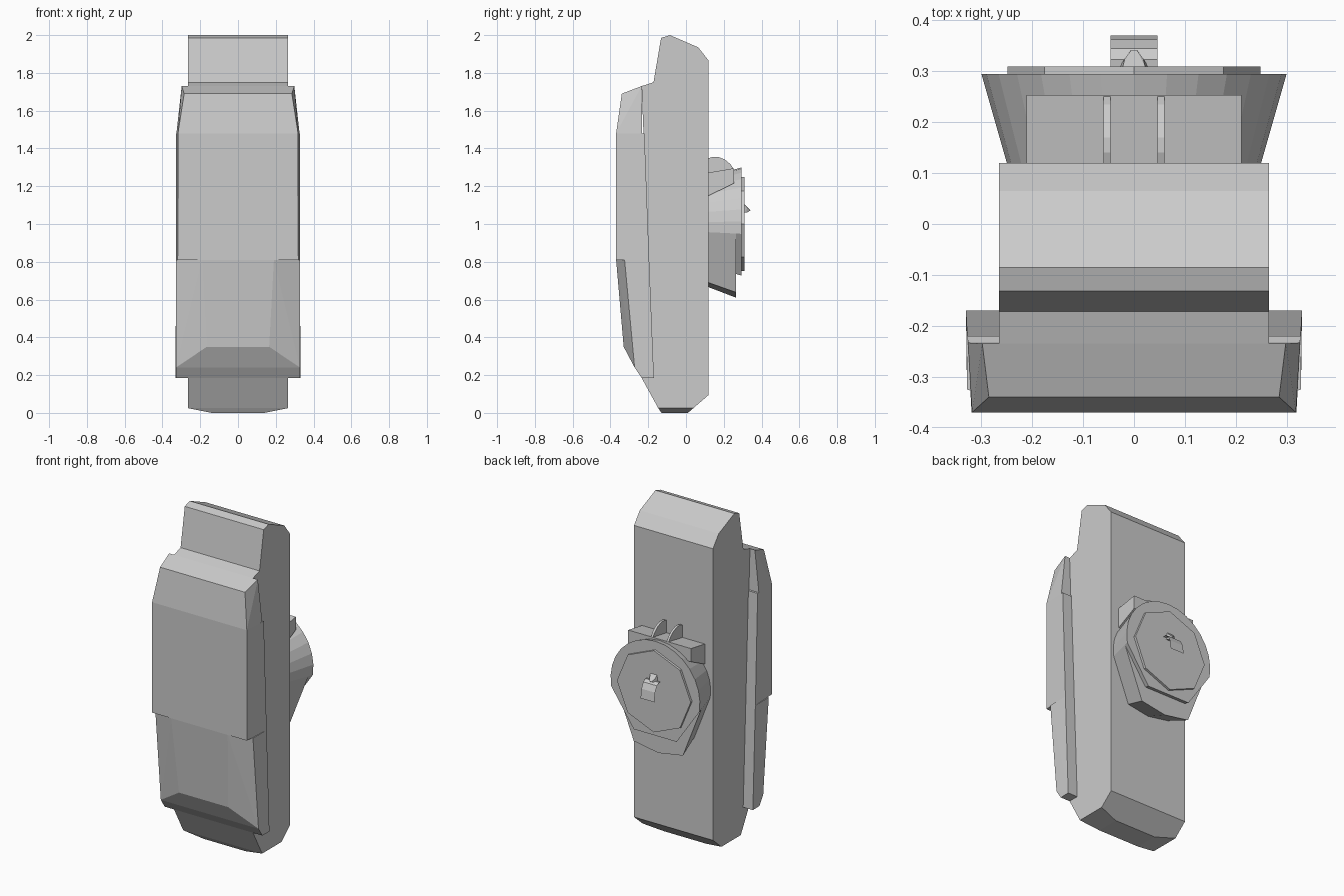
import bpy, bmesh, math
from mathutils import Vector

if "Cube" in bpy.data.objects:
    bpy.data.objects.remove(bpy.data.objects["Cube"])


def finish(bm, name):
    bmesh.ops.recalc_face_normals(bm, faces=bm.faces)
    mesh = bpy.data.meshes.new(name)
    bm.to_mesh(mesh)
    bm.free()
    obj = bpy.data.objects.new(name, mesh)
    bpy.context.collection.objects.link(obj)
    return obj


def loft(rings):
    """Closed solid through matching rings of points."""
    bm = bmesh.new()
    loops = [[bm.verts.new(p) for p in ring] for ring in rings]
    n = len(loops[0])
    for a, b in zip(loops, loops[1:]):
        for i in range(n):
            j = (i + 1) % n
            bm.faces.new((a[i], a[j], b[j], b[i]))
    bm.faces.new(loops[0])
    bm.faces.new(loops[-1])
    return bm


def prism(profile, x0, x1):
    """Side profile (y, z) extruded along x."""
    return loft([[(x, y, z) for y, z in profile] for x in (x0, x1)])


def mirrored_hull(name, half_points):
    """Convex solid from points mirrored across x = 0."""
    bm = bmesh.new()
    for x, y, z in half_points:
        bm.verts.new((x, y, z))
        bm.verts.new((-x, y, z))
    result = bmesh.ops.convex_hull(bm, input=bm.verts)
    bmesh.ops.delete(bm, geom=[v for v in bm.verts if not v.link_faces], context='VERTS')
    bmesh.ops.dissolve_limit(bm, angle_limit=0.01, verts=bm.verts, edges=bm.edges)
    return finish(bm, name)


# Main body: side profile with the lower corners cut at a shallow angle
body = prism([(-.13, 0), (.01, 0), (.12, .095), (.12, 1.865), (.065, 1.935),
              (-.085, 2), (-.132, 1.985), (-.172, 1.75), (-.235, 1.73),
              (-.225, 1.48), (-.20, .81), (-.235, .185), (-.147, .025)], -.265, .265)
for side in (-1, 1):
    bmesh.ops.bisect_plane(body, geom=body.verts[:] + body.edges[:] + body.faces[:],
                           plane_co=(side * .14, 0, 0), plane_no=(side * .025, 0, -.125),
                           clear_outer=True)
    bmesh.ops.holes_fill(body, edges=[e for e in body.edges if e.is_boundary])
finish(body, "main_body")

# Front cover: tapered top, straight middle and chamfered lower part
mirrored_hull("cover_top", [(.285, -.34, 1.69), (.298, -.235, 1.73),
                            (.318, -.37, 1.48), (.326, -.233, 1.48)])
mirrored_hull("cover_middle", [(.318, -.37, 1.48), (.327, -.22, 1.48),
                               (.319, -.37, .81), (.329, -.195, .81)])
mirrored_hull("cover_lower", [(.19, -.37, .81), (.328, -.325, .81), (.329, -.195, .81),
                              (.165, -.33, .35), (.328, -.272, .24),
                              (.328, -.235, .185), (.33, -.17, .185)])


# Back mount: flared round shape with a tapering lower end
def mount_ring(y, tail):
    s = .25 + (y - .12) / .175 * .05
    ring = []
    for i in range(17):
        a = math.radians(-10 + 200 * i / 16)
        ring.append((s * math.cos(a), y, 1 + s * math.sin(a)))
    k = s / .2914
    return ring + [(x * k, y, 1 + (z - 1) * k) for x, z in tail]


long_tail = [(-.165, .638), (0, .61), (.165, .638)]
short_tail = [(-.14, .735), (0, .735), (.14, .735)]
finish(loft([mount_ring(.12, long_tail), mount_ring(.265, long_tail)]), "mount_base")
finish(loft([mount_ring(.265, short_tail), mount_ring(.295, short_tail)]), "mount_rim")

# Octagonal end plate
octagon = [(.248 * math.cos(i * math.pi / 4), 1 + .248 * math.sin(i * math.pi / 4))
           for i in range(8)]
finish(loft([[(x, y, z) for x, z in octagon] for y in (.295, .309)]), "end_plate")

# Block above the mount with two rounded fins
finish(prism([(.12, 1.15), (.253, 1.215), (.253, 1.295), (.12, 1.272)], -.211, .211),
       "mount_block")
fin = [(.12, 1.22), (.253, 1.22), (.253, 1.29), (.235, 1.317), (.205, 1.342),
       (.17, 1.355), (.14, 1.355), (.12, 1.348)]
for side, label in ((-1, "left"), (1, "right")):
    finish(prism(fin, side * .053 - .007, side * .053 + .007), "fin_" + label)

# Small tapered catch and thin curved tab on the end plate
mirrored_hull("catch", [(.028, .309, 1.06), (.022, .309, 1.105), (.018, .325, 1.085),
                        (.006, .341, 1.072), (.02, .322, 1.06)])
bm = bmesh.new()
rows = [[bm.verts.new((x, y, z)) for x in (-.046, .046)]
        for y, z in ((.309, 1.07), (.323, 1.072), (.345, 1.06), (.362, 1.025), (.37, .97))]
for a, b in zip(rows, rows[1:]):
    bm.faces.new((a[0], b[0], b[1], a[1]))
finish(bm, "curved_tab")
